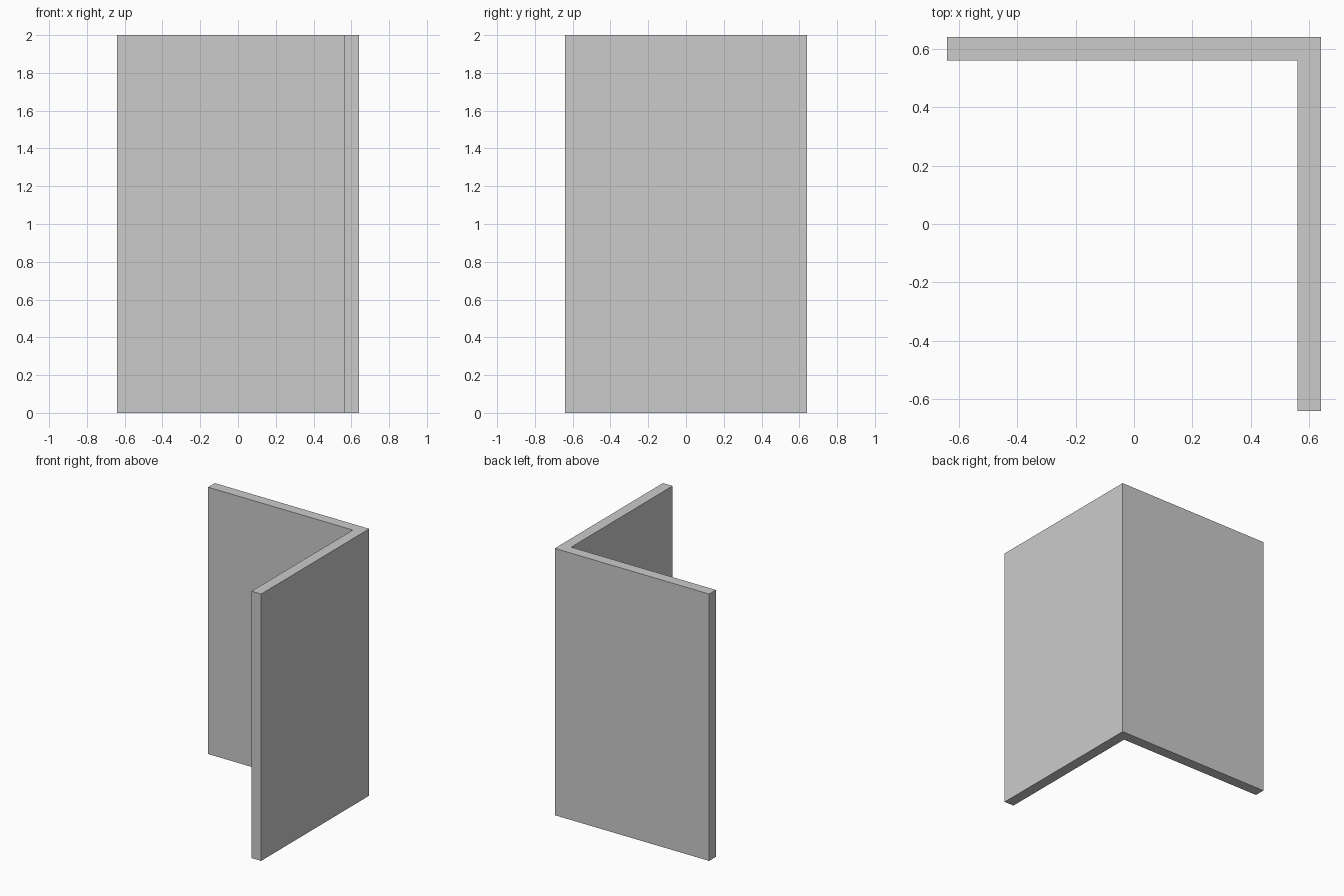
import bpy
import bmesh

if "Cube" in bpy.data.objects:
    bpy.data.objects.remove(bpy.data.objects["Cube"])

HALF = 0.64       # half of the footprint
THICK = 0.08      # wall thickness
HEIGHT = 2.0
INNER = HALF - THICK

# L-shaped footprint: back wall along +y, side wall along +x
profile = [(-HALF, INNER), (INNER, INNER), (INNER, -HALF),
           (HALF, -HALF), (HALF, HALF), (-HALF, HALF)]

# Corner wall: footprint extruded straight up
bm = bmesh.new()
base = bm.faces.new([bm.verts.new((x, y, 0)) for x, y in profile])
top = bmesh.ops.extrude_face_region(bm, geom=[base], use_keep_orig=True)
bmesh.ops.translate(bm, vec=(0, 0, HEIGHT),
                    verts=[v for v in top["geom"] if isinstance(v, bmesh.types.BMVert)])
bmesh.ops.recalc_face_normals(bm, faces=bm.faces)

mesh = bpy.data.meshes.new("corner_wall")
bm.to_mesh(mesh)
bm.free()
bpy.context.collection.objects.link(bpy.data.objects.new("corner_wall", mesh))
